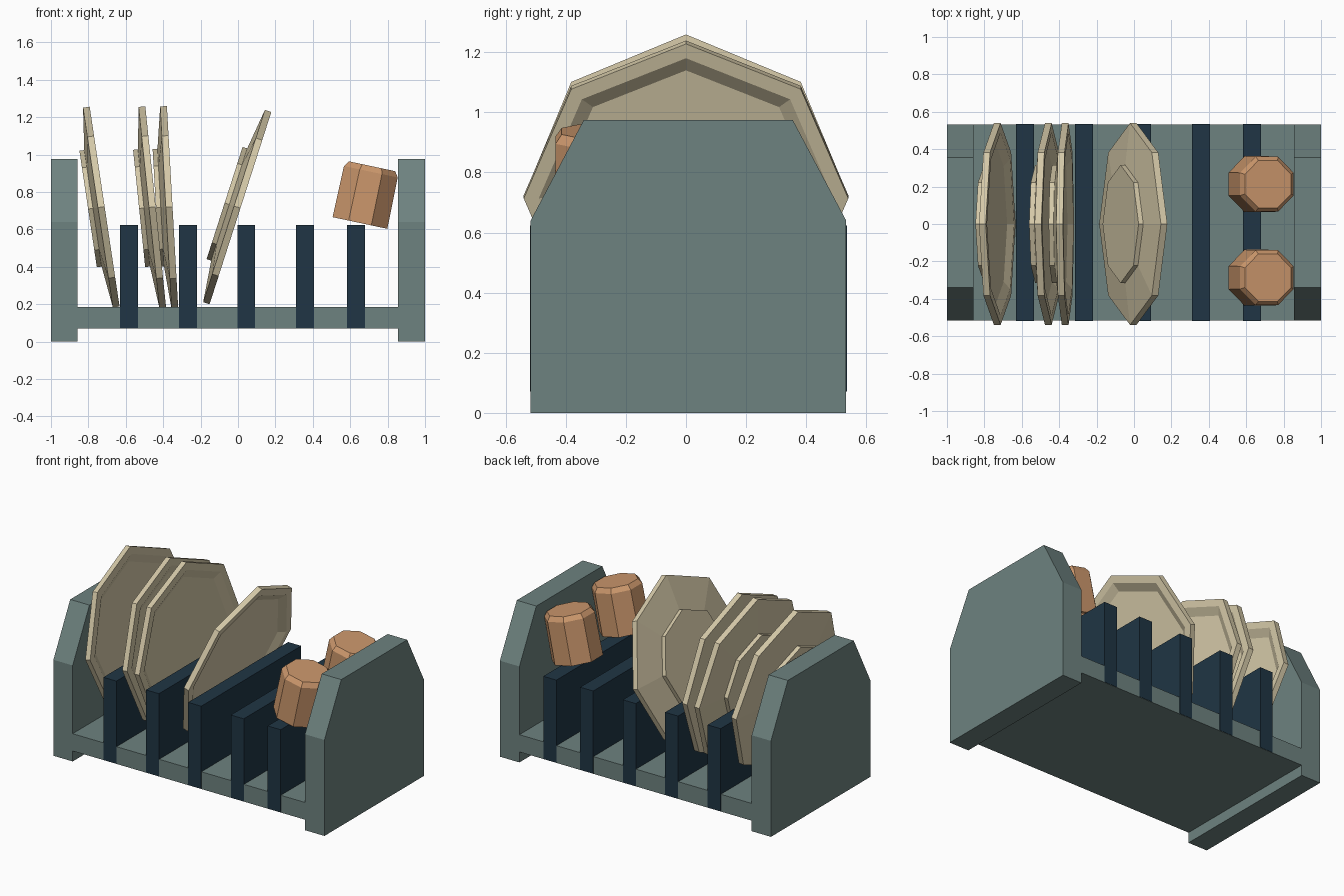
import bpy, bmesh
from math import cos, sin, pi, radians

if "Cube" in bpy.data.objects:
    bpy.data.objects.remove(bpy.data.objects["Cube"])


def material(name, rgb):
    m = bpy.data.materials.new(name)
    m.diffuse_color = (*rgb, 1)
    m.use_nodes = True
    m.node_tree.nodes["Principled BSDF"].inputs["Base Color"].default_value = m.diffuse_color
    return m


RACK = material("rack_grey_green", (0.155, 0.225, 0.215))
NAVY = material("divider_navy", (0.014, 0.036, 0.058))
CREAM = material("plate_cream", (0.66, 0.58, 0.39))
CLAY = material("cup_clay", (0.60, 0.31, 0.15))


def finish(name, bm, mat, loc=(0, 0, 0), tilt=0):
    bmesh.ops.recalc_face_normals(bm, faces=bm.faces)
    me = bpy.data.meshes.new(name)
    bm.to_mesh(me)
    bm.free()
    me.materials.append(mat)
    ob = bpy.data.objects.new(name, me)
    ob.location = loc
    ob.rotation_euler = (0, radians(tilt), 0)
    bpy.context.collection.objects.link(ob)
    return ob


def extrude_x(name, profile, x0, x1, mat):
    """Extrude a (y, z) outline from x0 to x1."""
    bm = bmesh.new()
    a = [bm.verts.new((x0, y, z)) for y, z in profile]
    b = [bm.verts.new((x1, y, z)) for y, z in profile]
    bm.faces.new(a)
    bm.faces.new(b)
    n = len(a)
    for i in range(n):
        j = (i + 1) % n
        bm.faces.new((a[i], a[j], b[j], b[i]))
    return finish(name, bm, mat)


def lathe(name, profile, sides, phase, mat, loc, tilt):
    """Revolve (radius, height) points and cap both ends."""
    bm = bmesh.new()
    rings = []
    for r, h in profile:
        angles = [phase + 2 * pi * i / sides for i in range(sides)]
        rings.append([bm.verts.new((r * cos(t), r * sin(t), h)) for t in angles])
    for p, q in zip(rings, rings[1:]):
        for i in range(sides):
            j = (i + 1) % sides
            bm.faces.new((p[i], p[j], q[j], q[i]))
    bm.faces.new(rings[0])
    bm.faces.new(rings[-1])
    return finish(name, bm, mat, loc, tilt)


def rect(y0, y1, z0, z1):
    return [(y0, z0), (y1, z0), (y1, z1), (y0, z1)]


Y0, Y1 = -0.517, 0.533

# End panels with sloped shoulders
panel = [(Y0, 0), (Y1, 0), (Y1, 0.64), (0.355, 0.975), (-0.34, 0.975), (Y0, 0.64)]
extrude_x("left_end_panel", panel, -1.0, -0.858, RACK)
extrude_x("right_end_panel", panel, 0.856, 1.0, RACK)

# Raised base tray
extrude_x("base_tray", rect(Y0, Y1, 0.07, 0.185), -0.858, 0.856, RACK)

# Upright dividers
for i, x in enumerate((-0.582, -0.268, 0.044, 0.358, 0.63)):
    extrude_x(f"divider_{i + 1}", rect(Y0 - 0.002, Y1 + 0.002, 0.072, 0.623),
              x - 0.048, x + 0.048, NAVY)

# Octagonal plates: foot, flared back, rim, recessed face
plate = [(0.315, -0.071), (0.315, -0.045), (0.54, -0.018),
         (0.54, 0.018), (0.49, 0.018), (0.438, -0.012)]
for i, (x, lean) in enumerate(((-0.731, -8.5), (-0.458, -5.9),
                               (-0.368, -3.2), (-0.004, 17.8))):
    lathe(f"plate_{i + 1}", plate, 8, 0, CREAM, (x, 0, 0.719), 90 + lean)

# Upturned cups: hollow inside, straight wall, chamfered foot
cup = [(0.125, 0.27), (0.138, 0), (0.162, 0), (0.159, 0.28), (0.137, 0.31)]
for i, y in enumerate((0.213, -0.287)):
    lathe(f"cup_{i + 1}", cup, 8, pi / 8, CLAY, (0.652, y, 0.634), 12)
